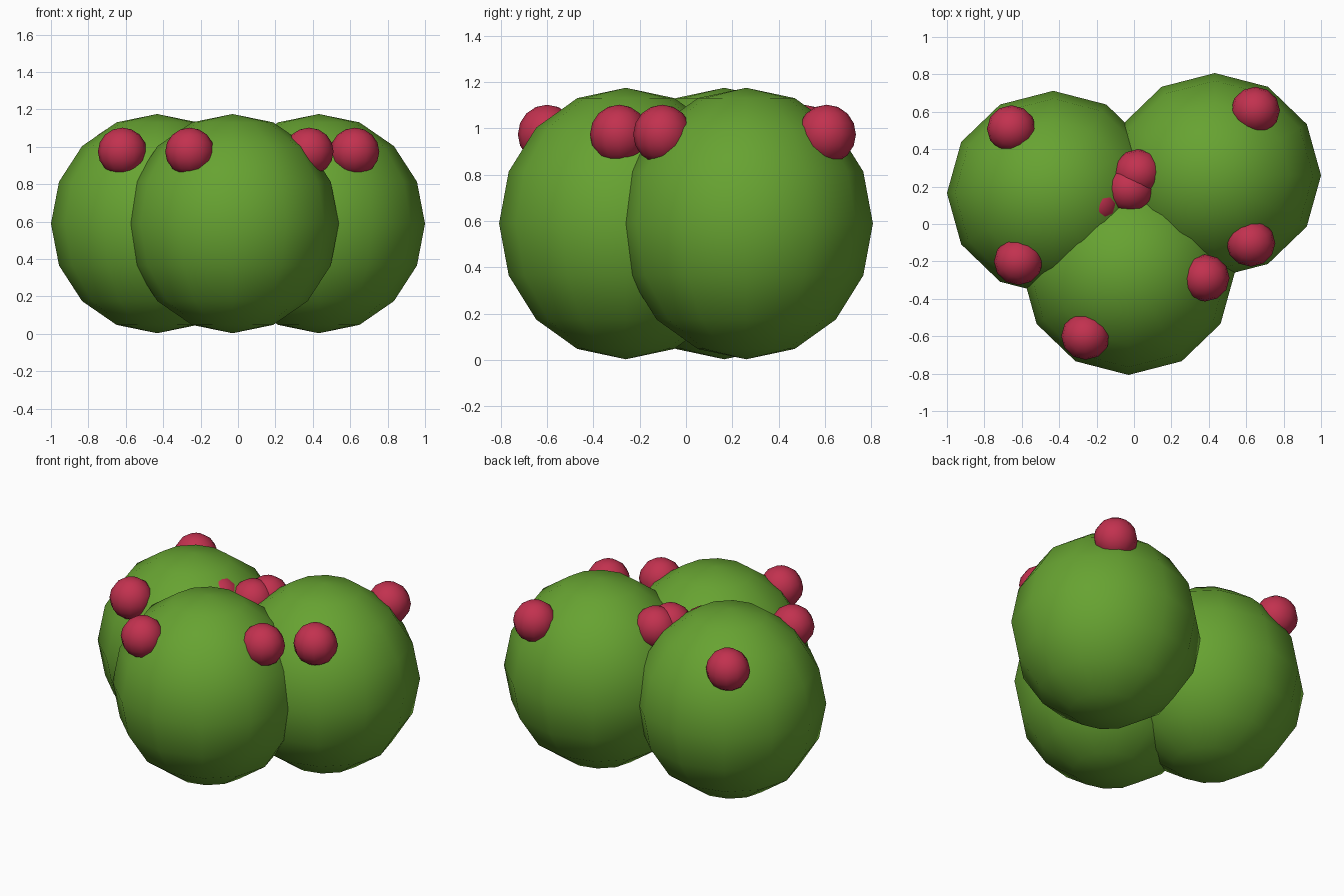
import bpy, math

if "Cube" in bpy.data.objects:
    bpy.data.objects.remove(bpy.data.objects["Cube"])


def flat(name, color):
    m = bpy.data.materials.new(name)
    m.diffuse_color = (*color, 1)
    m.use_nodes = True
    m.node_tree.nodes["Principled BSDF"].inputs["Base Color"].default_value = m.diffuse_color
    return m


leaf = flat("leaf green", (0.135, 0.365, 0.031))
red = flat("berry red", (0.54, 0.031, 0.078))


def ball(name, center, radii, material):
    bpy.ops.mesh.primitive_uv_sphere_add(segments=12, ring_count=8, radius=1, location=center)
    ob = bpy.context.object
    ob.name = name
    ob.scale = radii
    bpy.ops.object.transform_apply(location=False, rotation=False, scale=True)
    bpy.ops.object.shade_smooth()
    ob.data.materials.append(material)
    return ob


# Three leafy clumps: name, centre x, centre y, turn of the berry ring
clumps = [("left", -0.432, 0.165, 0),
          ("right", 0.432, 0.26, -2),
          ("front", -0.029, -0.26, -4)]
first_angle = {"left": 3, "right": 180, "front": 0}

for side, x, y, turn in clumps:
    ball(side + "_foliage", (x, y, 0.589), (0.568, 0.547, 0.586), leaf)
    # Three berries, evenly spaced, half sunk in each clump
    for i in range(3):
        a = math.radians(first_angle[side] + turn + 120 * i)
        ball(f"{side}_berry_{i + 1}",
             (x + 0.41 * math.cos(a), y + 0.41 * math.sin(a), 0.974),
             (0.131, 0.126, 0.128), red)
